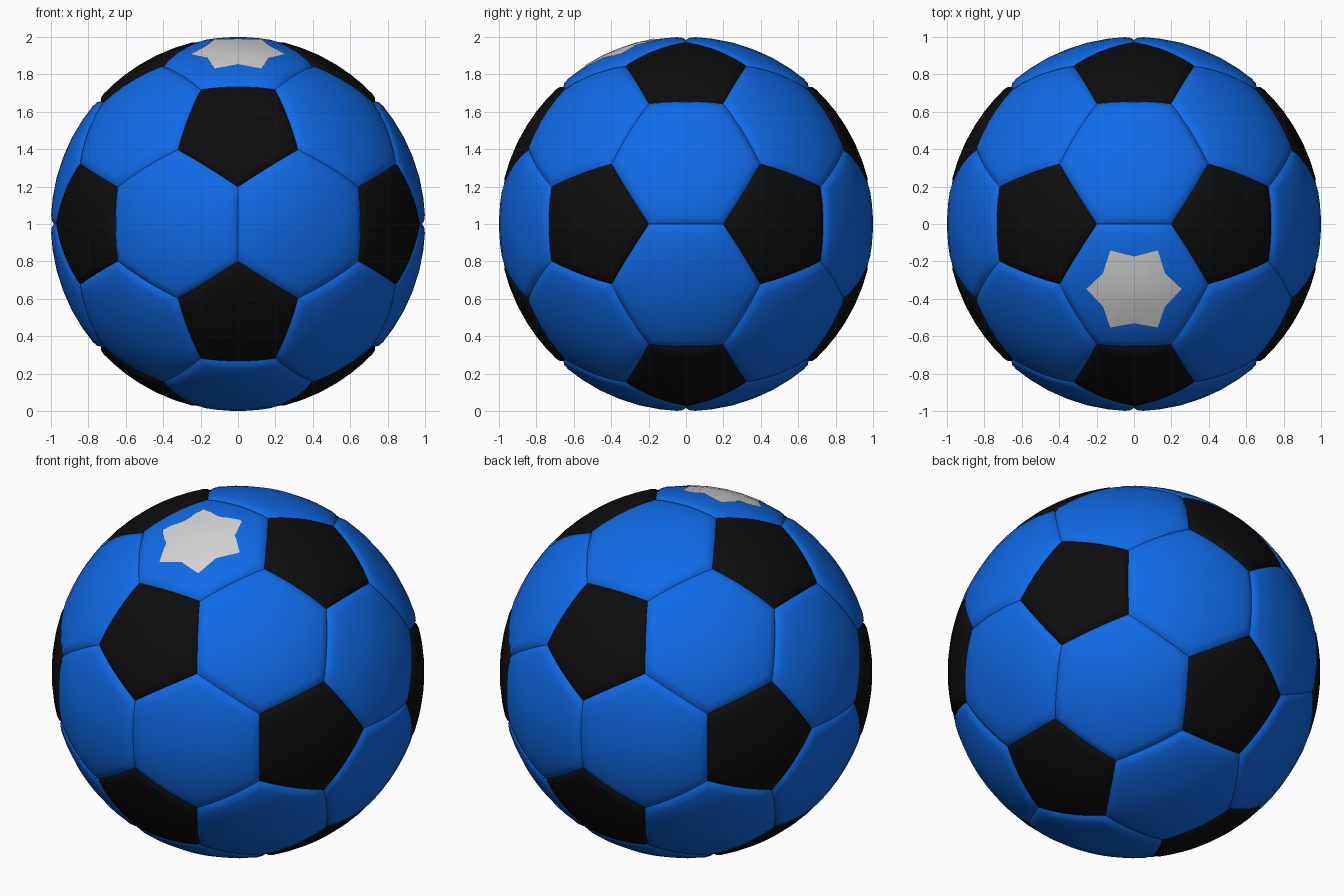
import bpy, bmesh, math
from itertools import combinations
from mathutils import Vector

if "Cube" in bpy.data.objects:
    bpy.data.objects.remove(bpy.data.objects["Cube"])

PHI = (1 + 5 ** 0.5) / 2
LIFT = Vector((0, 0, 1))


def material(name, rgb):
    m = bpy.data.materials.new(name)
    m.diffuse_color = (*rgb, 1)
    m.use_nodes = True
    m.node_tree.nodes["Principled BSDF"].inputs["Base Color"].default_value = m.diffuse_color
    return m


def add_patch(bm, centre, outline, rings):
    """Rounded patch: rings of (fraction, radius) from the centre to the outline."""
    n = len(outline)
    hub = bm.verts.new(centre.normalized() * rings[0][1] + LIFT)
    prev = None
    for t, r in rings:
        ring = [bm.verts.new(centre.lerp(p, t).normalized() * r + LIFT) for p in outline]
        for i in range(n):
            j = (i + 1) % n
            f = ([hub, ring[i], ring[j]] if prev is None
                 else [prev[i], ring[i], ring[j], prev[j]])
            bm.faces.new(f).smooth = True
        prev = ring


def make_object(name, bm, mat):
    me = bpy.data.meshes.new(name)
    bm.to_mesh(me)
    bm.free()
    me.materials.append(mat)
    ob = bpy.data.objects.new(name, me)
    bpy.context.collection.objects.link(ob)
    return ob


def basis(c):
    """Two directions square to c, the first one along x where possible."""
    n = c.normalized()
    u = Vector((1, 0, 0))
    u = (u - n * u.dot(n)).normalized()
    return u, n.cross(u)


# Icosahedron corners give the pentagon centres, its triangles the hexagon centres
ico = []
for a in (-1, 1):
    for b in (-PHI, PHI):
        ico += [Vector((0, b, a)), Vector((a, 0, b)), Vector((b, a, 0))]
near = lambda p, q: (p - q).length < 2.1
corners = [p.lerp(q, 1 / 3).normalized() for p in ico for q in ico if p is not q and near(p, q)]
triangles = [p + q + r for p, q, r in combinations(ico, 3)
             if near(p, q) and near(q, r) and near(p, r)]


def panel(bm, direction, steps=5):
    """Puffed panel around a direction, sunk into a groove at its border."""
    n = direction.normalized()
    u, v = basis(n)
    top = max(n.dot(c) for c in corners)
    pts = [c for c in corners if n.dot(c) > top - 1e-3]
    pts.sort(key=lambda c: math.atan2(c.dot(v), c.dot(u)))
    outline = [p.lerp(pts[(i + 1) % len(pts)], s / steps)
               for i, p in enumerate(pts) for s in range(steps)]
    add_patch(bm, n * top, outline,
              [(0.3, 1.001), (0.6, 1.001), (0.86, 1.001), (0.95, 0.996), (1.0, 0.984)])


blue = material("blue", (0.005, 0.145, 0.8))
black = material("black", (0.004, 0.004, 0.004))
white = material("light grey", (0.65, 0.65, 0.65))

# Hexagon panels
bm = bmesh.new()
for c in triangles:
    panel(bm, c)
make_object("hexagon_panels", bm, blue)

# Pentagon panels
bm = bmesh.new()
for c in ico:
    panel(bm, c)
make_object("pentagon_panels", bm, black)

# Six-pointed star plate on the top front hexagon
c = Vector((0, -PHI, 1 + 2 * PHI)).normalized()
u, v = basis(c)
star = []
for i in range(12):
    r = 0.19 if i % 2 else 0.253
    a = math.radians(30 * i)
    d = (u * math.cos(a) + v * math.sin(a)) * r
    star.append(c * math.sqrt(1 - r * r) + d)
bm = bmesh.new()
add_patch(bm, c, star, [(0.5, 1.006), (1.0, 1.006)])
make_object("star_patch", bm, white)
